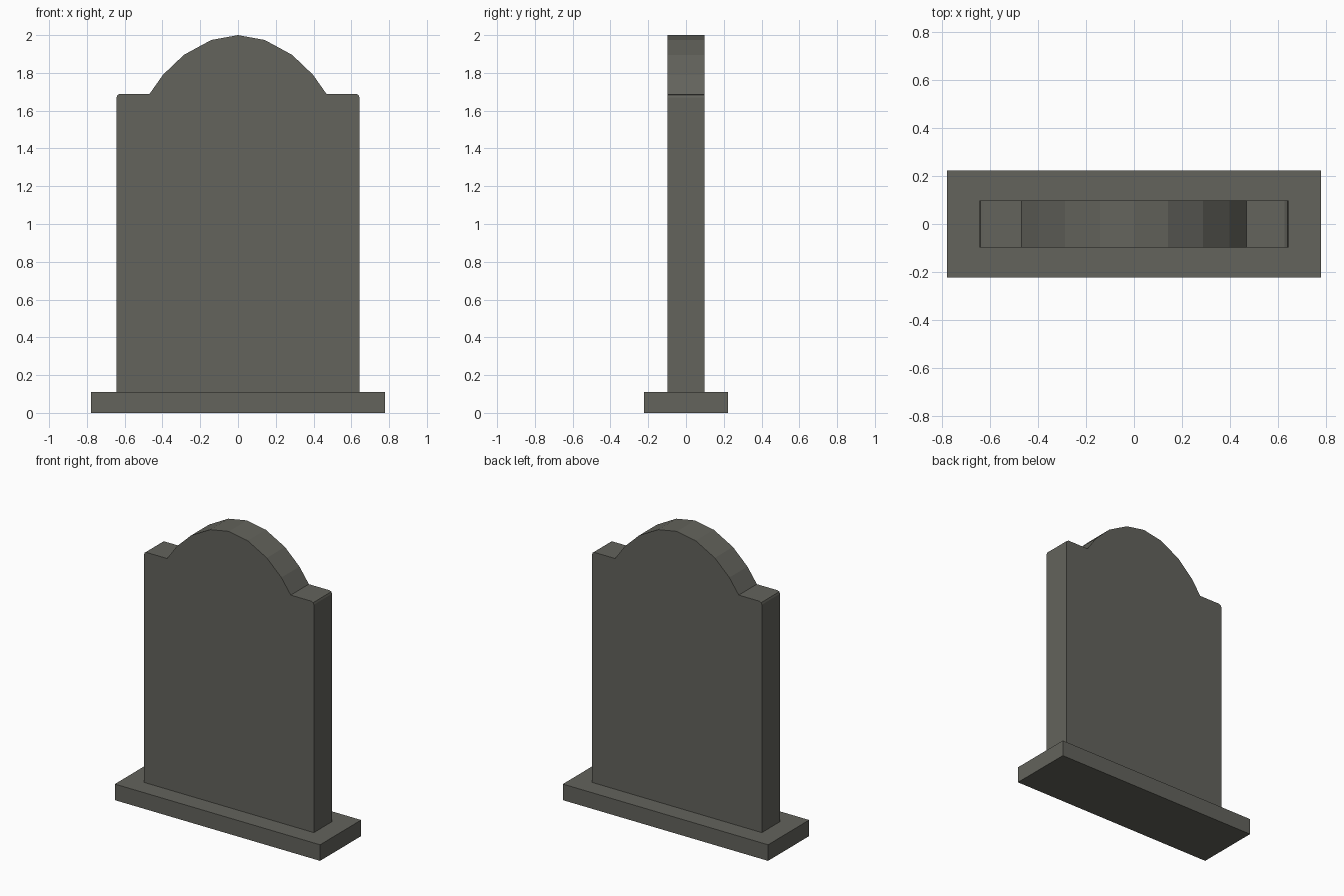
import bpy, bmesh

if "Cube" in bpy.data.objects:
    bpy.data.objects.remove(bpy.data.objects["Cube"])

stone = bpy.data.materials.new("dark grey stone")
stone.diffuse_color = (0.125, 0.125, 0.107, 1)
stone.use_nodes = True
stone.node_tree.nodes["Principled BSDF"].inputs["Base Color"].default_value = stone.diffuse_color


def finish(name, bm):
    bmesh.ops.recalc_face_normals(bm, faces=bm.faces)
    mesh = bpy.data.meshes.new(name)
    bm.to_mesh(mesh)
    bm.free()
    mesh.materials.append(stone)
    obj = bpy.data.objects.new(name, mesh)
    bpy.context.collection.objects.link(obj)
    return obj


def prism(name, half_profile, depth, apex=None):
    """Mirror a right-hand x/z profile and extrude it along y."""
    pts = list(half_profile)
    if apex is not None:
        pts.append((0, apex))
    pts += [(-x, z) for x, z in reversed(half_profile)]
    bm = bmesh.new()
    face = bm.faces.new([bm.verts.new((x, -depth / 2, z)) for x, z in pts])
    ext = bmesh.ops.extrude_face_region(bm, geom=[face])
    verts = [g for g in ext["geom"] if isinstance(g, bmesh.types.BMVert)]
    bmesh.ops.translate(bm, verts=verts, vec=(0, depth, 0))
    return finish(name, bm)


# Flat plinth
prism("plinth", [(0.777, 0), (0.777, 0.11)], 0.444)

# Upright slab: softened shoulder corner, then faceted arched top
prism("headstone_slab", [
    (0.643, 0.11), (0.643, 1.67), (0.638, 1.683), (0.625, 1.689),
    (0.468, 1.689), (0.397, 1.79), (0.287, 1.895), (0.142, 1.974),
], 0.196, apex=2.0)
